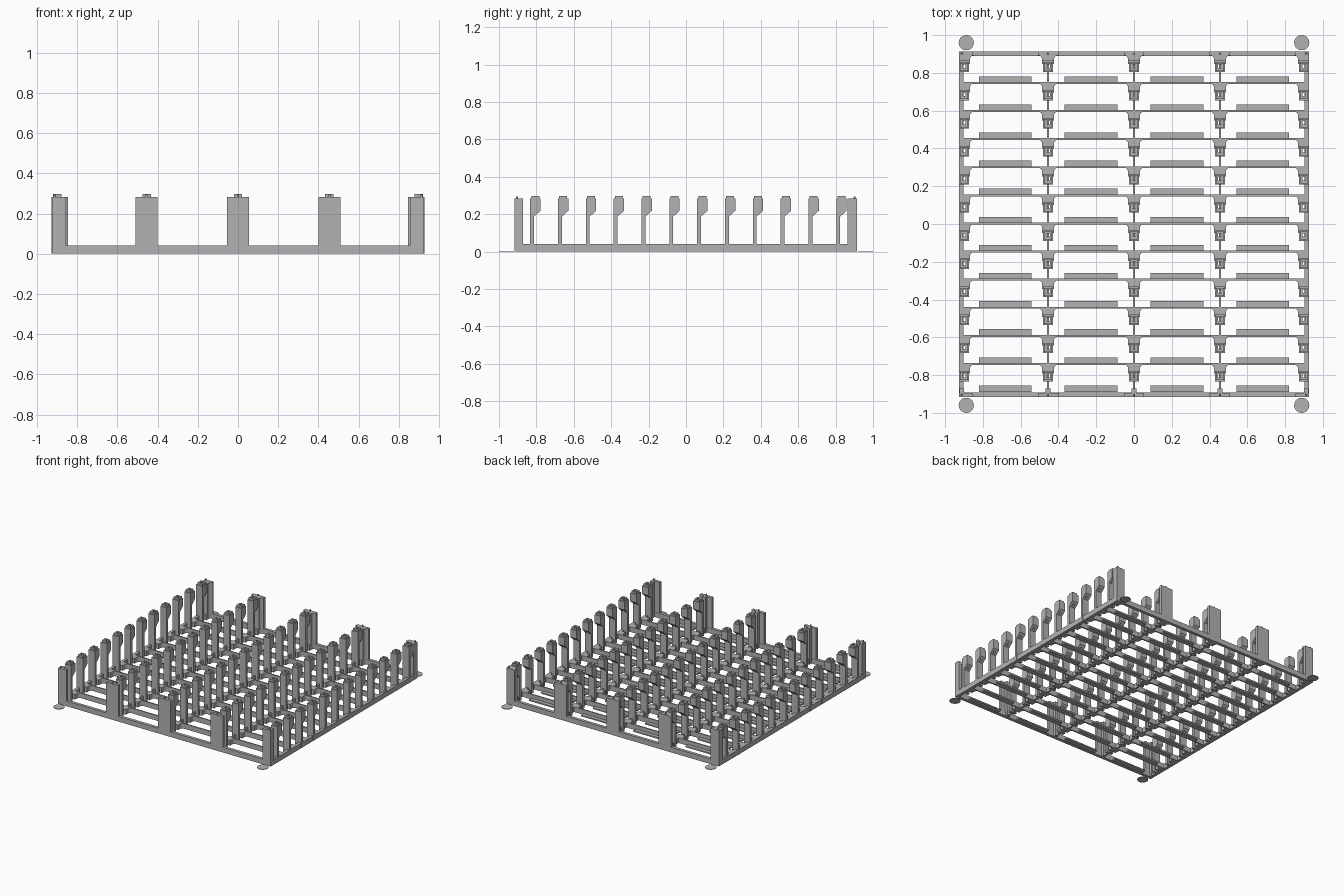
import bpy, bmesh, math

cube = bpy.data.objects.get("Cube")
if cube:
    bpy.data.objects.remove(cube, do_unlink=True)

grey = bpy.data.materials.new("plain grey")
grey.use_nodes = True
grey.diffuse_color = (0.45, 0.45, 0.45, 1)
grey.node_tree.nodes["Principled BSDF"].inputs["Base Color"].default_value = (0.45, 0.45, 0.45, 1)

COLUMNS = [-0.9, -0.455, 0, 0.455, 0.9]
FIRST_ROW, PITCH, ROWS = -0.803, 0.1488, 12
BASE, WALL, EDGE = 0.04, 0.283, 0.926
FRONT, BACK = -0.916, 0.914
rows = [FIRST_ROW + PITCH * i for i in range(ROWS)]


def place(name, mesh, loc=(0, 0, 0)):
    obj = bpy.data.objects.new(name, mesh)
    obj.location = loc
    bpy.context.collection.objects.link(obj)
    return obj


def finish(name, bm):
    bmesh.ops.recalc_face_normals(bm, faces=bm.faces)
    mesh = bpy.data.meshes.new(name)
    bm.to_mesh(mesh)
    bm.free()
    mesh.materials.append(grey)
    return place(name, mesh)


def add_box(bm, x0, x1, y0, y1, z0, z1):
    """Box given by its limits on each axis."""
    verts = bmesh.ops.create_cube(bm, size=1)["verts"]
    for v in verts:
        v.co = ((x0 + x1) / 2 + v.co.x * (x1 - x0),
                (y0 + y1) / 2 + v.co.y * (y1 - y0),
                (z0 + z1) / 2 + v.co.z * (z1 - z0))


def add_prism(bm, points, direction):
    """Closed outline swept along a direction."""
    face = bm.faces.new([bm.verts.new(p) for p in points])
    top = bmesh.ops.extrude_face_region(bm, geom=[face])["geom"]
    bmesh.ops.translate(bm, vec=direction,
                        verts=[v for v in top if isinstance(v, bmesh.types.BMVert)])


def add_bracket(bm, x, y_bar, y_end, height):
    """Foot with concave corners narrowing from the bar to the post."""
    r, half = 0.024, 0.031
    side = [(half, y_end)]
    for k in range(5):
        a = math.pi / 2 * k / 4
        side.append((half + r - r * math.cos(a), y_bar - r + r * math.sin(a)))
    outline = side + [(-px, py) for px, py in reversed(side)]
    clipped = [(max(-EDGE, min(EDGE, x + px)), py, 0) for px, py in outline]
    unique = list(dict.fromkeys(clipped))
    # drop points that fall on the straight outer edge
    outer = sorted((p for p in unique if abs(p[0]) >= EDGE), key=lambda p: p[1])
    unique = [p for p in unique if p not in outer[1:-1]]
    add_prism(bm, unique, (0, 0, height))


# Rim around the base
bm = bmesh.new()
add_box(bm, -EDGE, EDGE, FRONT, FRONT + 0.024, 0, BASE)
add_box(bm, -EDGE, EDGE, BACK - 0.024, BACK, 0, BASE)
for s in (-1, 1):
    add_box(bm, min(s * EDGE, s * 0.902), max(s * EDGE, s * 0.902), FRONT, BACK, 0, BASE)
finish("base_rim", bm)

# Long ribs under the inner columns
bm = bmesh.new()
for x in COLUMNS[1:-1]:
    add_box(bm, x - 0.006, x + 0.006, FRONT + 0.01, BACK - 0.01, 0, BASE)
finish("long_ribs", bm)

# Cross bars, each with a flat shelf in every bay
bm = bmesh.new()
for y in [FIRST_ROW - PITCH + 0.062] + [r + 0.062 for r in rows[:-1]]:
    if y > FRONT + 0.05:
        add_box(bm, -0.91, 0.91, y - 0.005, y + 0.005, 0, BASE)
    for a, b in zip(COLUMNS, COLUMNS[1:]):
        inset_a = 0.08 if a == -0.9 else 0.087
        inset_b = 0.08 if b == 0.9 else 0.087
        add_box(bm, a + inset_a, b - inset_b, y, y + 0.035, 0, 0.01)
finish("cross_bars", bm)

# Low feet joining bars and posts
bm = bmesh.new()
for y in rows:
    for x in COLUMNS:
        add_bracket(bm, x, y + 0.06, y + 0.012, BASE)
finish("post_feet", bm)

# Tall end plates at the front and back, with a web behind and a pin on top
bm = bmesh.new()
for x in COLUMNS:
    x0, x1 = max(-EDGE, x - 0.054), min(EDGE, x + 0.054)
    if x < -0.8:
        x1 = -0.855
    if x > 0.8:
        x0 = 0.855
    add_box(bm, x0, x1, FRONT, FRONT + 0.022, 0, WALL)
    add_box(bm, x0, x1, BACK - 0.022, BACK, 0, WALL)
    wx = x + 0.012 * (1 if x > 0.8 else -1 if x < -0.8 else 0)
    add_box(bm, wx - 0.013, wx + 0.013, FRONT + 0.02, FRONT + 0.044, 0, WALL)
    add_bracket(bm, x, BACK - 0.02, BACK - 0.05, WALL)
    for y in (FRONT + 0.012, BACK - 0.012):
        pin = bmesh.ops.create_cone(bm, cap_ends=True, segments=12, radius1=0.006,
                                    radius2=0.005, depth=0.02)["verts"]
        bmesh.ops.translate(bm, vec=(wx, y, WALL + 0.003), verts=pin)
finish("end_plates", bm)

# One hooked post: thin stem, overhanging head, tapered cap
bm = bmesh.new()
stem = [(-0.03, 0), (-0.01, 0), (-0.01, 0.187), (0.025, 0.219),
        (0.025, WALL), (-0.03, WALL)]
add_prism(bm, [(-0.027, y, z) for y, z in stem], (0.054, 0, 0))
top = max(bm.faces, key=lambda f: f.calc_center_median().z)
bm.normal_update()
bmesh.ops.inset_region(bm, faces=[top], thickness=0.006, use_even_offset=True)
moved = bmesh.ops.extrude_face_region(bm, geom=[top])["geom"]
bmesh.ops.delete(bm, geom=[top], context='FACES_ONLY')
cap = [v for v in moved if isinstance(v, bmesh.types.BMVert)]
bmesh.ops.translate(bm, vec=(0, 0, 0.015), verts=cap)
post = finish("post_master", bm)

# Square hole down through the head
bm = bmesh.new()
add_box(bm, -0.009, 0.009, -0.0085, 0.0095, 0.1, 0.4)
cutter = finish("hole_cutter", bm)
cut = post.modifiers.new("hole", 'BOOLEAN')
cut.operation = 'DIFFERENCE'
cut.solver = 'EXACT'
cut.object = cutter
depsgraph = bpy.context.evaluated_depsgraph_get()
post_mesh = bpy.data.meshes.new_from_object(post.evaluated_get(depsgraph))
bpy.data.objects.remove(post, do_unlink=True)
bpy.data.objects.remove(cutter, do_unlink=True)

for c, x in enumerate(COLUMNS):
    for r, y in enumerate(rows):
        place(f"post_{c + 1}_{r + 1}", post_mesh, (x, y, 0))

# Thin round pads at the corners
bm = bmesh.new()
for sx in (-1, 1):
    for sy in (-1, 1):
        pad = bmesh.ops.create_cone(bm, cap_ends=True, segments=40, radius1=0.04,
                                    radius2=0.04, depth=0.004)["verts"]
        bmesh.ops.translate(bm, vec=(sx * 0.888, sy * 0.96, 0.002), verts=pad)
finish("corner_pads", bm)
